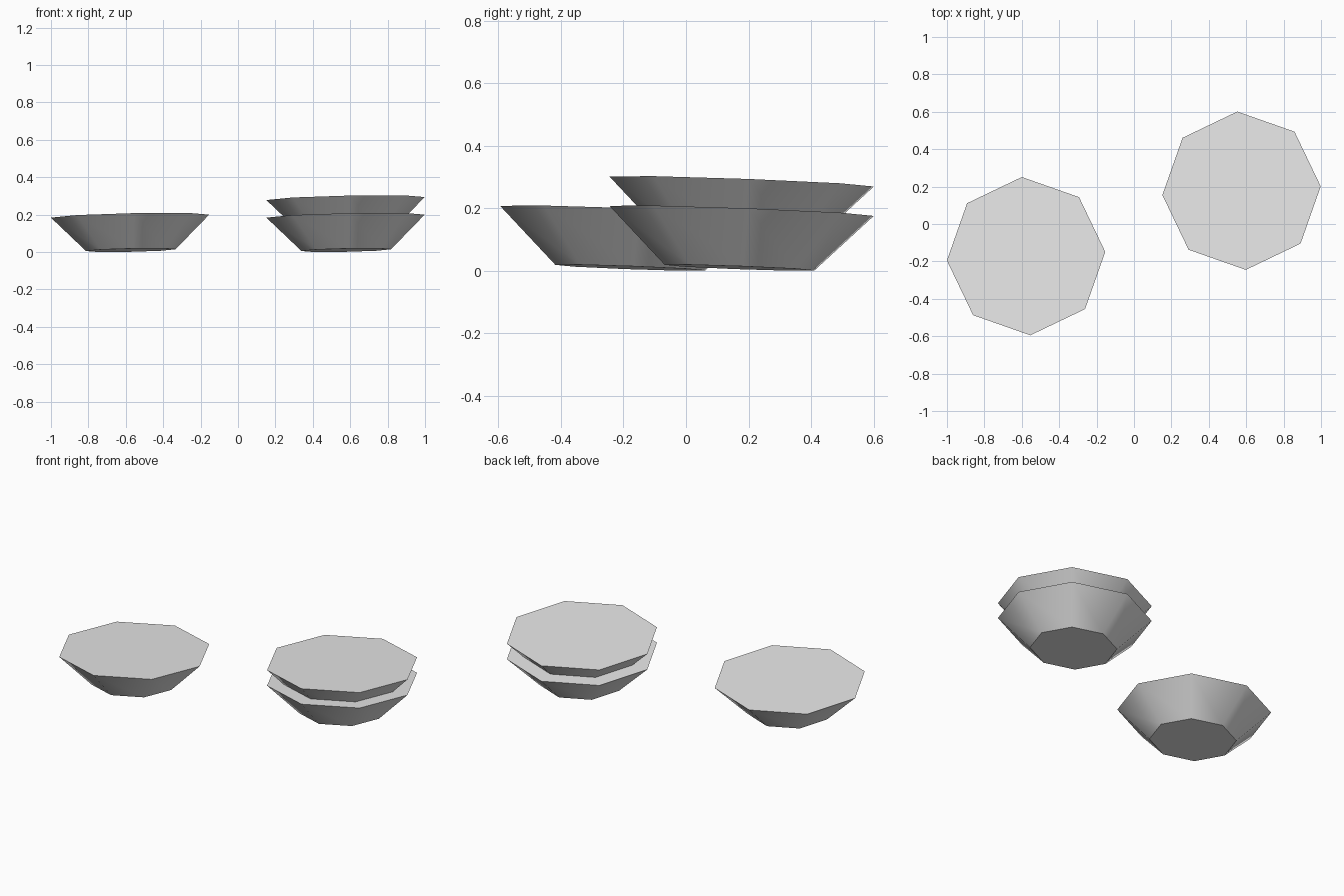
import bpy
from math import radians
from mathutils import Matrix, Vector

if "Cube" in bpy.data.objects:
    bpy.data.objects.remove(bpy.data.objects["Cube"], do_unlink=True)

# One plain grey for everything
grey = bpy.data.materials.new("light_grey")
grey.use_nodes = True
grey.diffuse_color = (0.8, 0.8, 0.8, 1)
grey.node_tree.nodes["Principled BSDF"].inputs["Base Color"].default_value = (0.8, 0.8, 0.8, 1)

SIDES, TOP_RADIUS, BASE_RADIUS, HEIGHT = 8, 0.424, 0.24, 0.182
STACK_STEP = 0.094

# Shared slight lean and turn
lean = Vector((0, 0, 1)).rotation_difference(Vector((-0.021, 0.037, 1))).to_matrix().to_4x4()
turn = Matrix.Rotation(radians(3.1), 4, "Z")


def tapered_dish(name, x, y, rim_z):
    """Closed eight-sided dish, placed by the centre of its rim."""
    bpy.ops.mesh.primitive_cone_add(vertices=SIDES, radius1=BASE_RADIUS,
                                    radius2=TOP_RADIUS, depth=HEIGHT)
    dish = bpy.context.object
    dish.name = name
    # Move the origin to the rim, and put a corner on the x axis
    dish.data.transform(Matrix.Translation((0, 0, -HEIGHT / 2)))
    dish.matrix_world = Matrix.Translation((x, y, rim_z)) @ lean @ turn
    dish.data.materials.append(grey)
    # Soft sides, crisp rim and base
    bpy.ops.object.shade_smooth_by_angle(angle=radians(38))
    return dish


# Single dish on the right, stack of two on the left
tapered_dish("single_dish", -0.577, -0.172, 0.192)
for level, name in enumerate(("lower_stacked_dish", "upper_stacked_dish")):
    tapered_dish(name, 0.575, 0.178, 0.192 + level * STACK_STEP)
